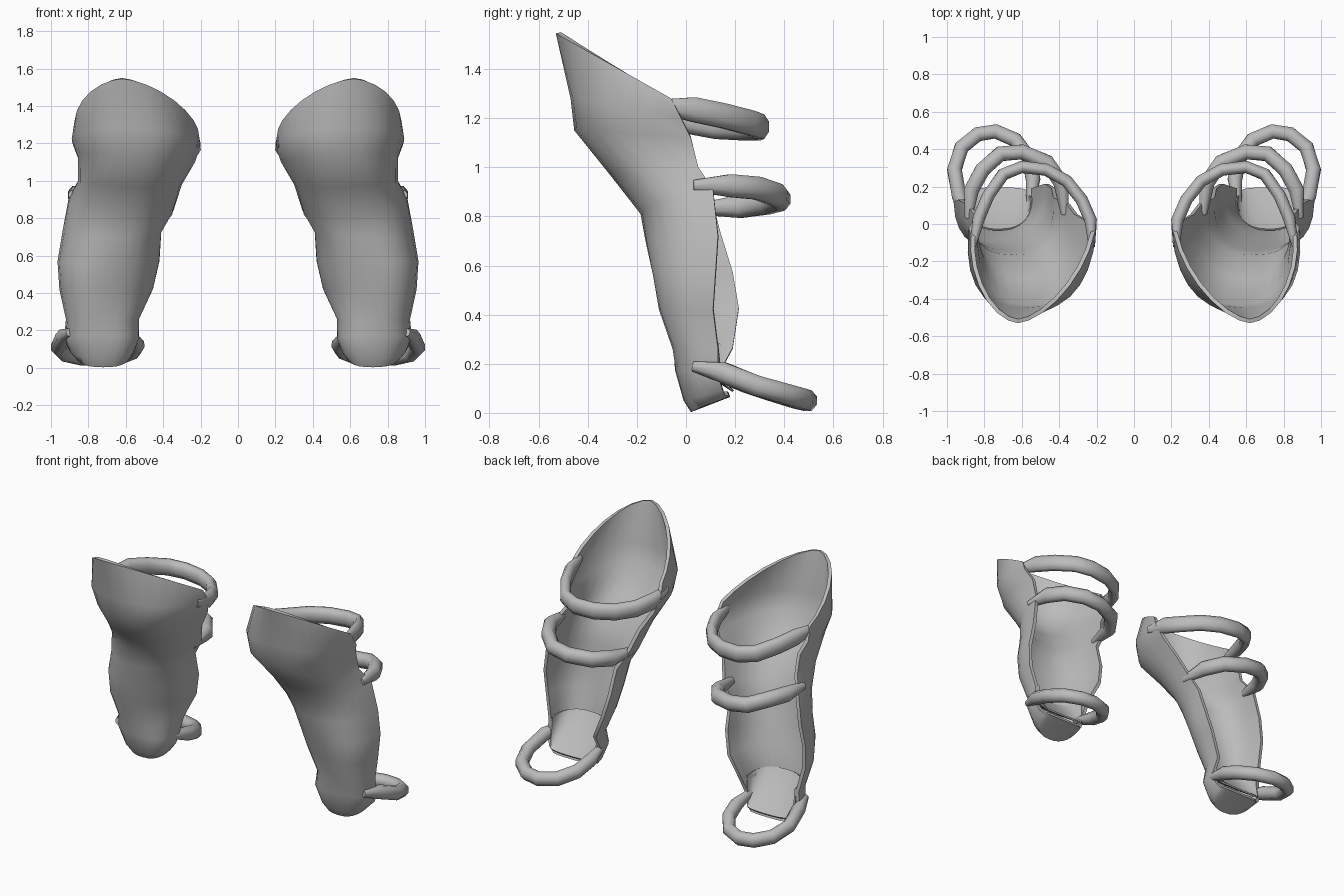
import bpy, bmesh, math
from mathutils import Vector

if "Cube" in bpy.data.objects:
    bpy.data.objects.remove(bpy.data.objects["Cube"])

grey = bpy.data.materials.new("plain grey")
grey.diffuse_color = (0.5, 0.5, 0.5, 1)
grey.use_nodes = True
grey.node_tree.nodes["Principled BSDF"].inputs["Base Color"].default_value = grey.diffuse_color


def finish(name, bm, thickness=0):
    """Turn a bmesh into a mirrored, smoothly shaded pair."""
    mesh = bpy.data.meshes.new(name)
    bm.to_mesh(mesh)
    bm.free()
    mesh.materials.append(grey)
    ob = bpy.data.objects.new(name, mesh)
    bpy.context.collection.objects.link(ob)
    bpy.ops.object.select_all(action='DESELECT')
    bpy.context.view_layer.objects.active = ob
    ob.select_set(True)
    if thickness:
        m = ob.modifiers.new("wall", 'SOLIDIFY')
        m.thickness = thickness
        m.offset = -1
        bpy.ops.object.modifier_apply(modifier=m.name)
    m = ob.modifiers.new("pair", 'MIRROR')
    m.use_mirror_merge = False
    bpy.ops.object.modifier_apply(modifier=m.name)
    bpy.ops.object.shade_smooth_by_angle(angle=math.radians(60))
    return ob


def arc(inner, front, outer, n=14):
    """U-shaped cross-section; boxy on the leg, more pointed towards the rim."""
    a, f, b = Vector(inner), Vector(front), Vector(outer)
    e = 0.82 + 1.4 * max(0.0, f.z - 1.28)
    mid, half = (a + b) / 2, (a - b) / 2
    pts = []
    for i in range(n + 1):
        t = math.pi * i / n
        c, s = math.cos(t), max(0.0, math.sin(t))
        pts.append(mid + half * math.copysign(abs(c) ** e, c) + (f - mid) * s ** e)
    return pts


def loft(name, sections, thickness):
    """Skin U-shaped sections from top to bottom."""
    bm = bmesh.new()
    rows = [[bm.verts.new(p) for p in arc(*s)] for s in sections]
    for a, b in zip(rows, rows[1:]):
        for i in range(len(a) - 1):
            bm.faces.new((a[i], b[i], b[i + 1], a[i + 1]))
    return finish(name, bm, thickness)


def strap(name, path, rw, rh, sides=8):
    """Flattened tube swept along a path, tapered and closed at both ends."""
    bm = bmesh.new()
    path = [Vector(p) for p in path]
    last = len(path) - 1
    rings = []
    for i, p in enumerate(path):
        tan = (path[min(i + 1, last)] - path[max(i - 1, 0)]).normalized()
        side = tan.cross(Vector((0, 0, 1))).normalized()
        up = side.cross(tan)
        size = 0.52 if i in (0, last) else 1.05
        ring = []
        for k in range(sides):
            t = (k + 0.5) * math.tau / sides
            ring.append(bm.verts.new(
                p + (side * rw * math.cos(t) + up * rh * math.sin(t)) * size))
        rings.append(ring)
    for r, q in zip(rings, rings[1:]):
        for k in range(sides):
            j = (k + 1) % sides
            bm.faces.new((r[k], r[j], q[j], q[k]))
    bm.faces.new(rings[0])
    bm.faces.new(rings[-1])
    bmesh.ops.recalc_face_normals(bm, faces=bm.faces)
    return finish(name, bm)


# Shin and knee shell: inner back edge, front, outer back edge, rim to foot
loft("greave_shell", [
    ((.215, -.06, 1.28), (.62, -.53, 1.545), (.87, -.06, 1.28)),
    ((.20, -.02, 1.19), (.58, -.47, 1.28), (.885, -.02, 1.20)),
    ((.23, .01, 1.10), (.57, -.455, 1.15), (.855, .02, 1.12)),
    ((.30, .05, .98), (.60, -.31, .97), (.855, .05, 1.0)),
    ((.345, .11, .84), (.64, -.185, .81), (.905, .11, .91)),
    ((.41, .14, .73), (.66, -.165, .70), (.94, .13, .72)),
    ((.42, .19, .57), (.68, -.13, .56), (.965, .12, .57)),
    ((.455, .215, .42), (.69, -.10, .42), (.955, .11, .42)),
    ((.53, .19, .26), (.71, -.05, .26), (.92, .13, .26)),
    ((.53, .13, .15), (.72, -.045, .175), (.93, .13, .15)),
    ((.56, .15, .09), (.72, -.01, .05), (.90, .15, .09)),
    ((.58, .16, .07), (.72, .02, .003), (.87, .16, .07)),
    ((.59, .17, .07), (.725, .18, .065), (.86, .17, .07)),
], 0.022)

# Smooth lining sloping from the shin down to the heel lip
loft("foot_lining", [
    ((.54, .14, .28), (.715, -.035, .30), (.90, .13, .28)),
    ((.55, .15, .18), (.72, .06, .17), (.90, .14, .18)),
    ((.57, .17, .10), (.72, .19, .085), (.88, .17, .10)),
], 0.01)

# Straps round the back of the leg
strap("knee_strap", [
    (.225, -.12, 1.215), (.232, .02, 1.185), (.28, .13, 1.165),
    (.36, .23, 1.16), (.47, .29, 1.16), (.60, .305, 1.165), (.70, .265, 1.18),
    (.78, .15, 1.21), (.83, .03, 1.235), (.862, -.12, 1.25)], 0.034, 0.052)
strap("calf_strap", [
    (.37, .05, .83), (.39, .22, .84), (.465, .33, .855), (.60, .385, .87),
    (.715, .375, .885), (.81, .29, .915), (.87, .18, .925),
    (.885, .03, .925)], 0.042, 0.048)
strap("ankle_strap", [
    (.90, .03, .19), (.935, .15, .165), (.96, .29, .11), (.922, .41, .075),
    (.835, .48, .055), (.74, .495, .05), (.635, .45, .06), (.56, .35, .09),
    (.54, .24, .125), (.555, .09, .165)], 0.04, 0.043)
